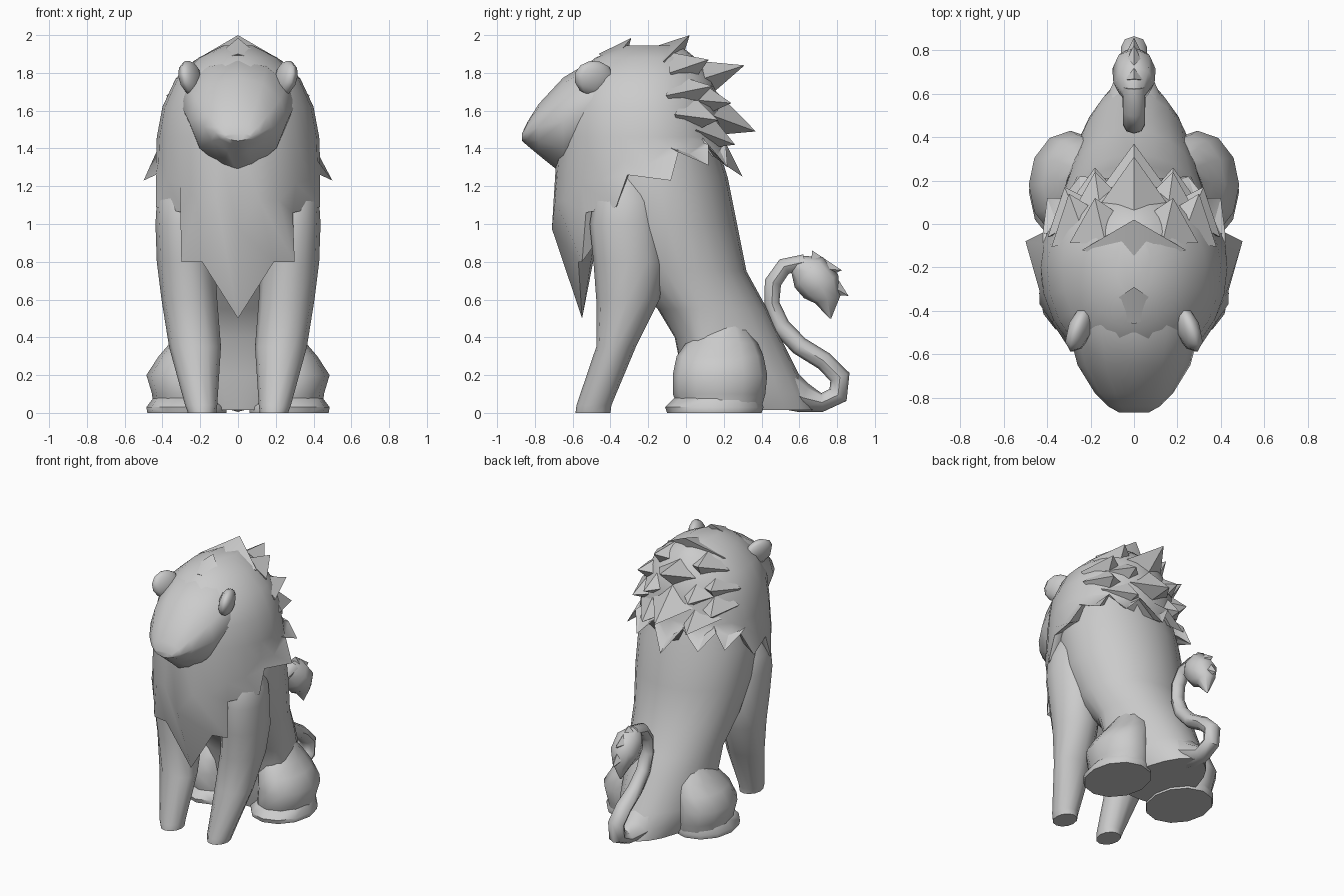
import bpy, bmesh, math
from mathutils import Vector

if "Cube" in bpy.data.objects:
    bpy.data.objects.remove(bpy.data.objects["Cube"])


def loft(name, rings):
    """Skin a list of equal-length point rings and cap both ends."""
    bm = bmesh.new()
    rows = [[bm.verts.new(p) for p in r] for r in rings]
    n = len(rows[0])
    for a, b in zip(rows, rows[1:]):
        for i in range(n):
            j = (i + 1) % n
            bm.faces.new((a[i], a[j], b[j], b[i]))
    bm.faces.new(rows[0])
    bm.faces.new(rows[-1])
    return finish(name, bm)


def finish(name, bm):
    bmesh.ops.recalc_face_normals(bm, faces=bm.faces)
    me = bpy.data.meshes.new(name)
    bm.to_mesh(me)
    bm.free()
    ob = bpy.data.objects.new(name, me)
    bpy.context.collection.objects.link(ob)
    return ob


def egg(z, yf, c, yb, hw, n=24):
    """Horizontal ring from front yf to back yb, widest (hw) at y = c."""
    out = []
    for i in range(n):
        t = math.tau * i / n
        k = math.cos(t)
        y = c - (c - yf) * k if k > 0 else c - (yb - c) * k
        out.append(Vector((hw * math.sin(t), y, z)))
    return out


def box_ring(z, x0, x1, y0, y1, s=1, n=12):
    """Rounded horizontal ring filling an x/y range, mirrored by s."""
    out = []
    for i in range(n):
        t = math.tau * i / n
        out.append(Vector((s * ((x0 + x1) / 2 + (x1 - x0) / 2 * math.sin(t)),
                           (y0 + y1) / 2 - (y1 - y0) / 2 * math.cos(t), z)))
    return out


def tube(name, path, n=8):
    """Tube along (y, z, half thickness, half width) points in the x = 0 plane."""
    rings = []
    for i, (y, z, r, w) in enumerate(path):
        a, b = path[max(i - 1, 0)], path[min(i + 1, len(path) - 1)]
        d = Vector((0, b[0] - a[0], b[1] - a[1])).normalized()
        nrm = Vector((0, -d.z, d.y))
        rings.append([Vector((w * math.cos(math.tau * k / n), y, z))
                      + nrm * r * math.sin(math.tau * k / n) for k in range(n)])
    return loft(name, rings)


def spike(name, base, tip, w, h):
    """Four-sided hair tuft, w half width and h half height at the base."""
    base, tip = Vector(base), Vector(tip)
    d = (tip - base).normalized()
    side = d.cross(Vector((0, 0, 1))).normalized()
    up = side.cross(d)
    bm = bmesh.new()
    b = [bm.verts.new(base + o) for o in (side * w, up * h, -side * w, -up * h)]
    t = bm.verts.new(tip)
    for i in range(4):
        bm.faces.new((b[i], b[(i + 1) % 4], t))
    bm.faces.new(b)
    return finish(name, bm)


# torso, from seat to neck
loft("torso", [egg(*r) for r in (
    (.015, .02, .15, .68, .24), (.1, 0, .12, .65, .29), (.2, -.02, .12, .60, .31),
    (.4, -.06, .1, .50, .32), (.55, -.15, .08, .43, .33), (.75, -.36, -.02, .32, .37),
    (1, -.5, -.1, .27, .41), (1.25, -.55, -.15, .22, .42), (1.5, -.5, -.15, .14, .38))])

# mane shell with a jagged hem: front centre round to back centre
hem = [(0, -.55, .50), (.19, -.57, .80), (.30, -.55, .80), (.29, -.53, 1.06),
       (.435, -.37, 1.09), (.435, -.31, 1.26), (.50, -.08, 1.23), (.42, -.04, 1.38),
       (.40, .12, 1.31), (.33, .12, 1.42), (.25, .22, 1.30), (.12, .21, 1.43), (0, .30, 1.25)]
hem = [Vector(p) for p in hem]
hem += [Vector((-p.x, p.y, p.z)) for p in hem[-2:0:-1]]
rings = [egg(*r) for r in (
    (1.945, -.33, -.2, -.03, .08), (1.88, -.48, -.2, .05, .21), (1.77, -.62, -.2, .14, .33),
    (1.62, -.68, -.2, .18, .40), (1.46, -.68, -.2, .19, .43))]
mid = egg(0, -.71, -.2, .22, .435)
for p, h in zip(mid, hem):
    p.z = 1.45 + (h.z - 1.45) * (.5 if h.z < 1.05 else .6)
inner = [Vector((p.x * .8, -.15 + (p.y + .15) * .8, max(p.z, .85) + .06)) for p in hem]
loft("mane", rings + [mid, hem, inner])

# head: sections (y, low z, high z, half width) with a wedge-shaped jaw
head = []
for y, z0, z1, w in ((-.38, 1.4, 1.88, .31), (-.5, 1.33, 1.865, .30), (-.65, 1.26, 1.775, .26),
                     (-.78, 1.365, 1.635, .18), (-.84, 1.415, 1.54, .12), (-.868, 1.44, 1.48, .07)):
    ring = []
    for i in range(12):
        t = math.tau * i / 12
        sx, k = math.sin(t), math.cos(t)
        if k < -.1:
            sx *= abs(sx) ** .7
        ring.append(Vector((w * sx, y, z0 + (z1 - z0) * (.55 + (.45 if k > 0 else .55) * k))))
    head.append(ring)
loft("head", head)

# mane tufts along the centre line
for base, tip, w, h in (((0, -.40, 1.85), (0, -.29, 1.985), .16, .08),
                        ((0, -.12, 1.86), (0, .02, 2.0), .24, .10),
                        ((0, .0, 1.74), (0, .31, 1.84), .22, .14),
                        ((0, .07, 1.60), (0, .37, 1.49), .22, .15)):
    spike("mane_tuft", base, tip, w, h)

for s, side in ((1, "right"), (-1, "left")):
    # mane tufts on the back corners
    for base, tip in (((.14, -.05, 1.80), (.18, .12, 1.87)), ((.23, -.05, 1.68), (.30, .14, 1.73)),
                      ((.15, .03, 1.66), (.18, .24, 1.64)), ((.25, .0, 1.58), (.32, .17, 1.55)),
                      ((.17, .06, 1.50), (.18, .26, 1.42))):
        spike("mane_tuft_" + side, (s * base[0], *base[1:]), (s * tip[0], *tip[1:]), .16, .12)

    # ear
    bm = bmesh.new()
    bmesh.ops.create_uvsphere(bm, u_segments=8, v_segments=6, radius=1)
    ear = finish("ear_" + side, bm)
    ear.scale = (.055, .115, .095)
    ear.location = (s * .25, -.485, 1.77)
    ear.rotation_euler = (math.radians(-15), s * math.radians(12), s * math.radians(20))

    # front leg: (z, inner x, outer x, front y, back y)
    loft("front_leg_" + side, [box_ring(*r, s) for r in (
        (0, .115, .265, -.585, -.40), (.04, .11, .28, -.58, -.395), (.35, .09, .365, -.475, -.265),
        (.6, .11, .405, -.475, -.14), (.8, .12, .43, -.49, -.11),
        (1, .14, .437, -.51, -.13), (1.12, .16, .43, -.49, -.15), (1.27, .2, .37, -.44, -.2))])

    # haunch and hind paw
    loft("haunch_" + side, [box_ring(*r, s) for r in (
        (.03, .08, .45, -.04, .40), (.1, .1, .455, -.07, .42), (.2, .1, .485, -.07, .43),
        (.3, .1, .42, -.05, .41), (.37, .1, .36, 0, .38), (.46, .1, .30, .08, .32))])
    loft("hind_paw_" + side, [box_ring(*r, s) for r in (
        (0, .06, .48, -.10, .40), (.03, .06, .485, -.11, .41), (.09, .1, .44, -.05, .39))])

# tail
tube("tail", [(.50, .14, .12, .16), (.62, .08, .08, .11), (.72, .055, .05, .065),
              (.805, .095, .055, .06), (.815, .19, .055, .06), (.73, .275, .05, .06),
              (.60, .355, .05, .055), (.50, .46, .05, .05), (.455, .58, .04, .05),
              (.46, .69, .045, .05), (.52, .775, .045, .05), (.63, .80, .04, .05)])
# tail tuft
tube("tail_tuft", [(.585, .79, .05, .045), (.65, .745, .11, .095), (.715, .67, .11, .10),
                   (.75, .60, .07, .06), (.765, .50, .004, .004)])
spike("tail_tuft_tip", (.0, .70, .71), (0, .86, .62), .08, .10)
spike("tail_tuft_top", (0, .66, .77), (0, .825, .755), .08, .09)

# soft shading with creases kept
bpy.ops.object.select_all(action='SELECT')
bpy.context.view_layer.objects.active = bpy.data.objects["torso"]
bpy.ops.object.shade_smooth_by_angle(angle=math.radians(50))
